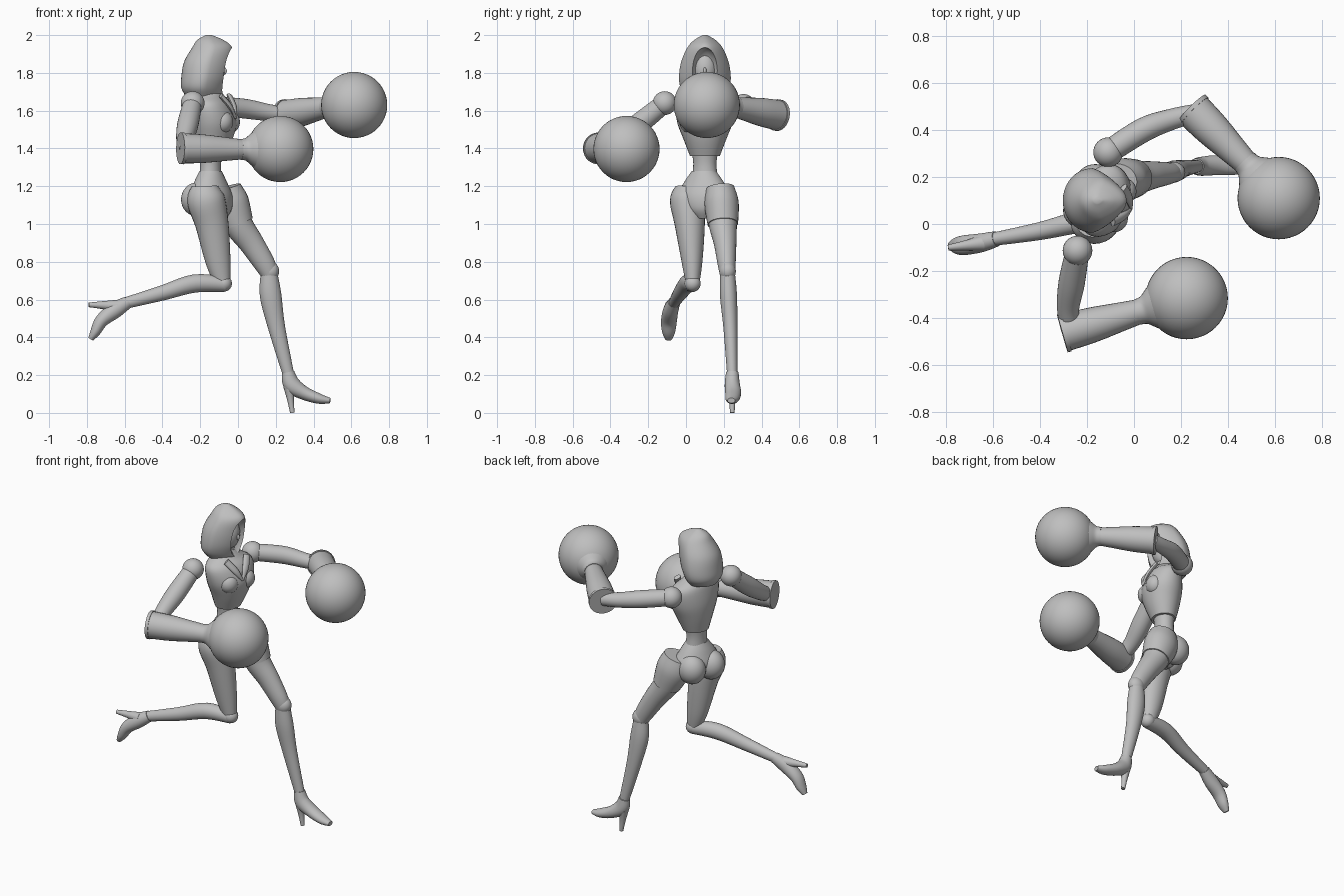
import bpy, bmesh, math
from mathutils import Vector

if "Cube" in bpy.data.objects:
    bpy.data.objects.remove(bpy.data.objects["Cube"], do_unlink=True)

clay = bpy.data.materials.new("clay_grey")
clay.use_nodes = True
GREY = (0.52, 0.52, 0.52, 1)
clay.diffuse_color = GREY
clay.node_tree.nodes["Principled BSDF"].inputs["Base Color"].default_value = GREY

X, Y, Z = Vector((1, 0, 0)), Vector((0, 1, 0)), Vector((0, 0, 1))
CHEST_SIDE = Vector((0.3, 0.95, 0)).normalized()   # upper body is twisted
CHEST_FRONT = CHEST_SIDE.cross(Z)
HIP_SIDE = Vector((0.4, 0.92, 0)).normalized()
HIP_FRONT = HIP_SIDE.cross(Z)


def finish(name, bm):
    bmesh.ops.recalc_face_normals(bm, faces=bm.faces)
    mesh = bpy.data.meshes.new(name)
    bm.to_mesh(mesh)
    bm.free()
    mesh.materials.append(clay)
    ob = bpy.data.objects.new(name, mesh)
    bpy.context.collection.objects.link(ob)
    smooth(ob)
    return ob


def smooth(ob):
    bpy.ops.object.select_all(action="DESELECT")
    ob.select_set(True)
    bpy.context.view_layer.objects.active = ob
    bpy.ops.object.shade_smooth_by_angle(angle=math.radians(40))


def spline(keys, steps):
    """Catmull-Rom through the key sections."""
    out = []
    last = len(keys) - 1
    for i in range(last):
        p, q = keys[max(i - 1, 0)], keys[i]
        r, s = keys[i + 1], keys[min(i + 2, last)]
        for k in range(steps):
            t = k / steps
            out.append([0.5 * (2 * b + (c - a) * t + (2*a - 5*b + 4*c - d) * t**2
                               + (3*b - a - 3*c + d) * t**3)
                        for a, b, c, d in zip(p, q, r, s)])
    return out + [list(keys[-1])]


def loft(name, keys, side=Y, axis=None, peak=0, sides=28, steps=5):
    """Skin of oval sections (x, y, z, half side, half depth)."""
    keys = [k if len(k) > 4 else (*k, k[3]) for k in keys]
    rows = spline(keys, steps)
    pts = [Vector(r[:3]) for r in rows]
    bm = bmesh.new()
    rings = []
    for i, row in enumerate(rows):
        t = axis or (pts[min(i + 1, len(pts) - 1)] - pts[max(i - 1, 0)]).normalized()
        u = (side - t * side.dot(t)).normalized()
        w = u.cross(t)
        ring = []
        for k in range(sides):
            ang = math.tau * k / sides
            c, s = math.cos(ang), math.sin(ang)
            ring.append(bm.verts.new(pts[i] + u * s * row[3] * (1 - peak * max(c, 0))
                                     + w * c * row[4]))
        rings.append(ring)
    for lo, hi in zip(rings, rings[1:]):
        for k in range(sides):
            n = (k + 1) % sides
            bm.faces.new((lo[k], lo[n], hi[n], hi[k]))
    bm.faces.new(rings[0])
    bm.faces.new(rings[-1])
    return finish(name, bm)


def ball(name, centre, size, turn=0, seg=32):
    bm = bmesh.new()
    bmesh.ops.create_uvsphere(bm, u_segments=seg, v_segments=seg // 2, radius=1)
    ob = finish(name, bm)
    ob.location = centre
    ob.scale = size if isinstance(size, tuple) else (size,) * 3
    ob.rotation_euler.z = turn
    return ob


# Hood with a carved face opening
hood = loft("hood", [(-.18, .1, 1.675, .095), (-.185, .1, 1.72, .128, .115),
                     (-.175, .1, 1.78, .137, .125), (-.16, .1, 1.86, .125, .125),
                     (-.137, .1, 1.935, .092, .105), (-.147, .1, 1.975, .055, .068),
                     (-.155, .1, 2, .012, .016)], axis=Z, peak=.3, sides=40)
cutter = ball("hood_cutter", (-.02, .1, 1.795), (.1, .078, .14), seg=40)
cutter.hide_render = True
cut = hood.modifiers.new("opening", "BOOLEAN")
cut.operation, cut.solver, cut.object = "DIFFERENCE", "EXACT", cutter
bpy.context.view_layer.objects.active = hood
bpy.ops.object.modifier_apply(modifier=cut.name)
bpy.data.objects.remove(cutter, do_unlink=True)
smooth(hood)

# Face, chin and neck
ball("face", (-.135, .1, 1.82), (.065, .065, .095))
ball("nose", (-.073, .1, 1.81), (.014, .009, .02), seg=12)
loft("neck", [(-.15, .1, 1.62, .05), (-.15, .1, 1.78, .045)])

# Torso: bodice shell, bust, collar, waist
loft("bodice", [(-.15, .1, 1.72, .05), (-.15, .1, 1.68, .1, .075),
                (-.135, .1, 1.63, .155, .1), (-.125, .1, 1.54, .15, .115),
                (-.13, .1, 1.45, .115, .1), (-.14, .1, 1.36, .08, .07)],
     side=CHEST_SIDE, axis=Z)
chest = Vector((-.125, .1, 1.54))
twist = math.atan2(CHEST_FRONT.y, CHEST_FRONT.x)
for tag, sign in (("near", -1), ("far", 1)):
    ball("bust_" + tag, chest + CHEST_FRONT * .065 + CHEST_SIDE * sign * .06,
         (.055, .058, .06), twist)
    top = chest + CHEST_SIDE * sign * .075 + CHEST_FRONT * .06 + Z * .14
    mid = chest + CHEST_SIDE * sign * .035 + CHEST_FRONT * .1 + Z * .08
    low = chest + CHEST_FRONT * .118 + Z * .02
    loft("collar_" + tag, [(*top, .022, .012), (*mid, .02, .012), (*low, .006)],
         side=CHEST_SIDE, sides=12)
loft("waist", [(-.142, .1, 1.43, .08, .07), (-.145, .1, 1.32, .062, .055),
               (-.145, .1, 1.22, .075, .06)], side=CHEST_SIDE, axis=Z)

# Pelvis and seat
loft("pelvis", [(-.145, .095, 1.28, .066, .058), (-.145, .095, 1.22, .11, .083),
                (-.14, .095, 1.15, .145, .105), (-.125, .095, 1.08, .11, .09),
                (-.11, .1, 1.03, .04, .05)], side=HIP_SIDE, axis=Z)
for tag, sign in (("near", -1), ("far", 1)):
    ball("seat_" + tag, Vector((-.14, .095, 1.13)) + HIP_SIDE * sign * .065
         - HIP_FRONT * .055, (.085, .078, .09))

# Trailing leg, knee folded with the foot behind
loft("trailing_thigh", [(-.175, .005, 1.2, .06, .07), (-.17, .005, 1.13, .09, .1),
                        (-.138, .02, 1, .08, .088), (-.105, .032, .8, .055, .066),
                        (-.08, .035, .68, .035, .04)])
ball("trailing_knee", (-.075, .035, .685), .043)
loft("trailing_shin", [(-.07, .035, .68, .04), (-.23, .01, .685, .046, .048),
                       (-.4, -.03, .635, .038, .04), (-.6, -.065, .58, .028, .03)])
loft("trailing_foot", [(-.585, -.063, .585, .033), (-.65, -.08, .545, .04, .043),
                       (-.72, -.09, .49, .042, .036), (-.755, -.092, .43, .035, .027),
                       (-.78, -.092, .39, .018, .014)])
loft("trailing_heel", [(-.64, -.08, .565, .034), (-.71, -.09, .57, .022),
                       (-.79, -.1, .572, .012)], sides=16)

# Leading leg, standing on its heel
thigh = [(-.07, .18, 1.19, .07, .08), (-.045, .188, 1.11, .085, .098),
         (0, .195, 1, .075, .078), (.07, .207, .9, .06, .066),
         (.14, .215, .79, .048, .056), (.17, .22, .73, .04, .045)]
loft("leading_thigh", thigh)
loft("leading_thigh_sleeve", [(*k[:3], k[3] + .006, k[4] + .006) for k in thigh[:3]])
ball("leading_knee", (.168, .22, .75), (.05, .044, .052))
loft("leading_shin", [(.165, .22, .73, .04, .046), (.173, .225, .62, .045, .057),
                      (.205, .235, .45, .037, .045), (.268, .245, .2, .027, .03)])
loft("leading_foot", [(.265, .245, .215, .033), (.285, .245, .15, .04, .045),
                      (.35, .25, .105, .042, .036), (.43, .245, .075, .036, .027),
                      (.488, .24, .065, .02, .014)])
loft("leading_heel", [(.272, .245, .14, .032), (.278, .245, .07, .018),
                      (.288, .245, 0, .012)], sides=16)


def arm(tag, upper, elbow, wrist, fist):
    """Jointed arm: shoulder ball, upper arm, flared gauntlet, round glove."""
    elbow, wrist, fist = Vector(elbow), Vector(wrist), Vector(fist)
    ball(tag + "_shoulder", upper[0][:3], .063)
    loft(tag + "_upper_arm", upper, side=Z)
    along = (wrist - elbow).normalized()
    back = elbow - along * .03
    loft(tag + "_gauntlet", [(*back, .08), (*elbow.lerp(wrist, .3), .075),
                             (*elbow.lerp(wrist, .7), .062), (*wrist, .052)], side=Z)
    loft(tag + "_gauntlet_rim", [(*(back - along * .006), .084),
                                 (*(back + along * .012), .084)], side=Z, steps=1)
    loft(tag + "_glove_cuff", [(*wrist.lerp(fist, t), r) for t, r in
                               ((-.08, .055), (.06, .06), (.2, .082), (.4, .115))], side=Z)
    ball(tag + "_glove", fist, .175, seg=48)


arm("near", [(-.24, -.113, 1.64, .05), (-.265, -.25, 1.53, .056),
             (-.28, -.36, 1.45, .047), (-.27, -.45, 1.4, .04)],
    (-.27, -.455, 1.4), (.03, -.37, 1.395), (.224, -.315, 1.397))
arm("far", [(-.11, .305, 1.625, .05), (.04, .4, 1.61, .052),
            (.16, .445, 1.59, .045), (.26, .47, 1.58, .04)],
    (.27, .465, 1.58), (.48, .255, 1.62), (.615, .11, 1.63))
